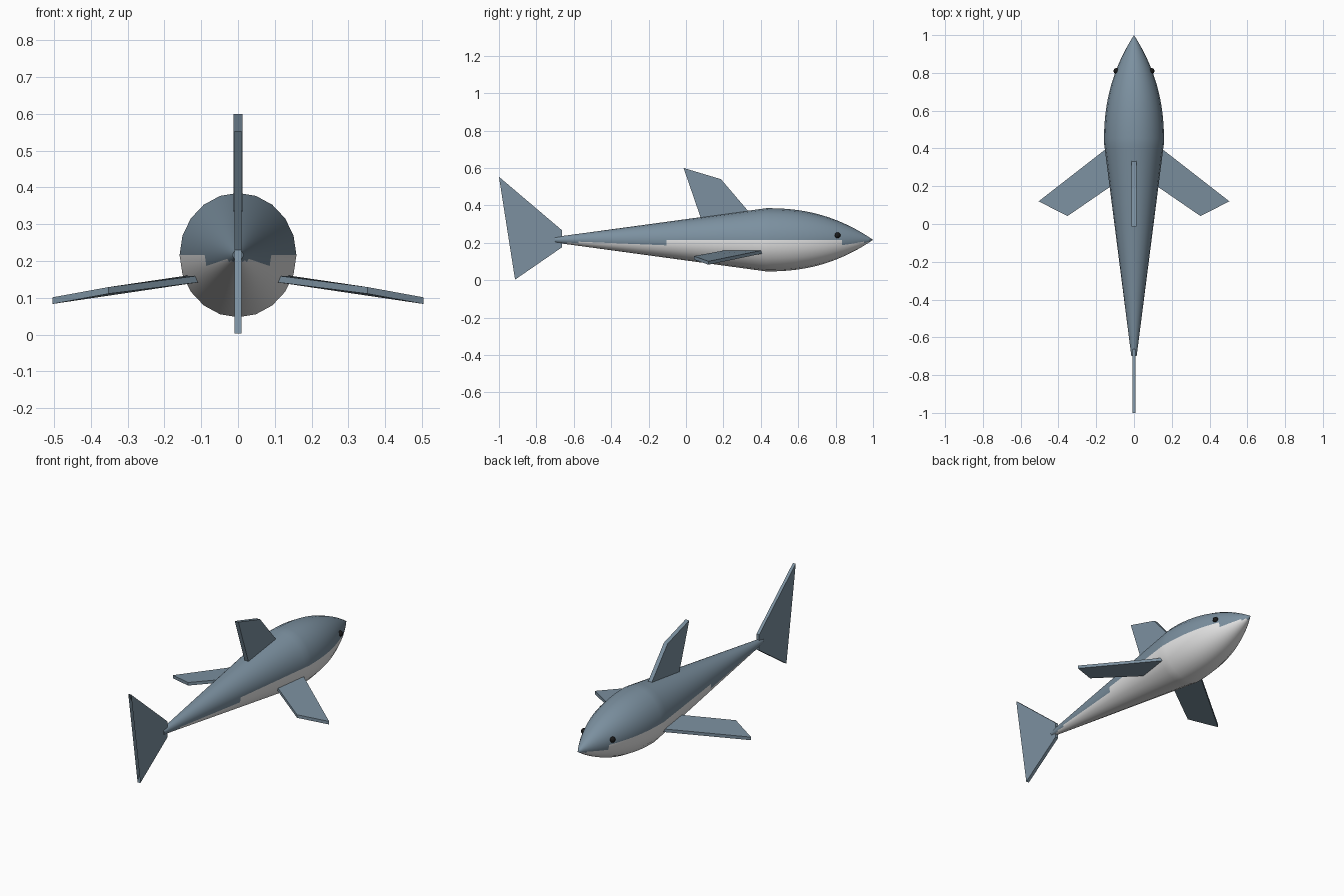
import bpy, bmesh, math
from mathutils import Vector

if "Cube" in bpy.data.objects:
    bpy.data.objects.remove(bpy.data.objects["Cube"])


def material(name, rgb):
    m = bpy.data.materials.new(name)
    m.use_nodes = True
    m.diffuse_color = (*rgb, 1)
    m.node_tree.nodes["Principled BSDF"].inputs["Base Color"].default_value = (*rgb, 1)
    return m


GREY = material("slate grey skin", (0.20, 0.28, 0.35))
WHITE = material("pale belly", (0.80, 0.80, 0.80))
BLACK = material("black eye", (0.01, 0.01, 0.01))


def finish(name, bm, mats, angle):
    bmesh.ops.recalc_face_normals(bm, faces=bm.faces)
    mesh = bpy.data.meshes.new(name)
    bm.to_mesh(mesh)
    bm.free()
    for m in mats:
        mesh.materials.append(m)
    obj = bpy.data.objects.new(name, mesh)
    bpy.context.collection.objects.link(obj)
    bpy.ops.object.select_all(action='DESELECT')
    obj.select_set(True)
    bpy.context.view_layer.objects.active = obj
    bpy.ops.object.shade_smooth_by_angle(angle=math.radians(angle))
    return obj


# Body: straight taper to the tail, curved taper to the nose
AXIS, WAIST, TAIL, SIDES = 0.216, 0.43, -0.70, 20


def radius(y):
    if y < WAIST:
        return 0.015 + 0.154 * (y - TAIL) / (WAIST - TAIL)
    return 0.169 * (1 - ((y - WAIST) / (1 - WAIST)) ** 2.3)


def build_body():
    bm = bmesh.new()
    stations = [TAIL + (WAIST - TAIL) * i / 36 for i in range(36)]
    stations += [WAIST + (1 - WAIST) * i / 24 for i in range(24)]
    rings = []
    for y in stations:
        r = radius(y)
        angles = [math.tau * k / SIDES for k in range(SIDES)]
        rings.append([bm.verts.new((0.94 * r * math.cos(a), y, AXIS + r * math.sin(a)))
                      for a in angles])
    nose = bm.verts.new((0, 1, AXIS))
    bm.faces.new(rings[0])
    for a, b in zip(rings, rings[1:]):
        for k in range(SIDES):
            n = (k + 1) % SIDES
            bm.faces.new((a[k], a[n], b[n], b[k]))
    for k in range(SIDES):
        bm.faces.new((rings[-1][k], rings[-1][(k + 1) % SIDES], nose))
    # Pale underside
    for f in bm.faces:
        f.material_index = int(f.calc_center_median().z < 0.201)
    finish("body", bm, [GREY, WHITE], 50)


# Flat fins: an outline thickened both ways along one axis
def build_fin(name, outline, offset):
    bm = bmesh.new()
    off = Vector(offset)
    front = [bm.verts.new(Vector(p) + off) for p in outline]
    back = [bm.verts.new(Vector(p) - off) for p in outline]
    bm.faces.new(front)
    bm.faces.new(back[::-1])
    for i in range(len(outline)):
        j = (i + 1) % len(outline)
        bm.faces.new((front[i], back[i], back[j], front[j]))
    bmesh.ops.triangulate(bm, faces=[f for f in bm.faces if len(f.verts) > 4])
    finish(name, bm, [GREY], 30)


build_body()

dorsal = [(0.10, 0.28), (0.08, 0.33), (-0.013, 0.60), (0.187, 0.54), (0.345, 0.355), (0.345, 0.28)]
build_fin("dorsal_fin", [(0, y, z) for y, z in dorsal], (0.012, 0, 0))

tail = [(-0.663, 0.267), (-1.0, 0.553), (-0.815, 0.23), (-0.914, 0.003), (-0.663, 0.176)]
build_fin("tail_fin", [(0, y, z) for y, z in tail], (0.009, 0, 0))

pectoral = [(0.10, 0.435, 0.157), (0.505, 0.12, 0.092), (0.352, 0.042, 0.12), (0.10, 0.215, 0.152)]
for side, s in (("left", 1), ("right", -1)):
    build_fin(side + "_pectoral_fin", [(s * x, y, z) for x, y, z in pectoral], (0, 0, 0.009))
    # Eyes
    bm = bmesh.new()
    bmesh.ops.create_uvsphere(bm, u_segments=16, v_segments=10, radius=0.016)
    bmesh.ops.translate(bm, verts=bm.verts, vec=(s * 0.092, 0.81, 0.24))
    finish(side + "_eye", bm, [BLACK], 60)
